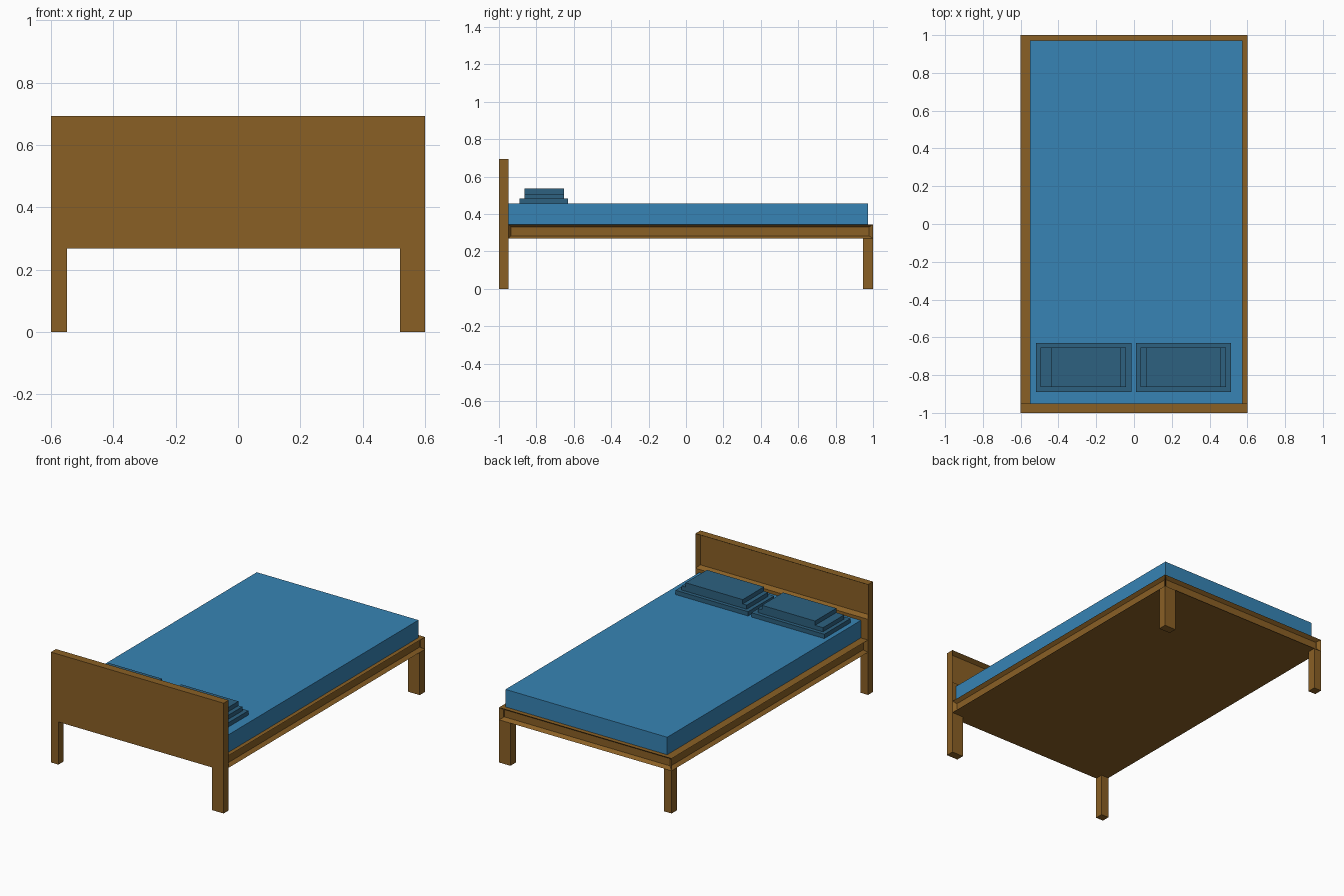
import bpy, bmesh
from mathutils import Vector

if "Cube" in bpy.data.objects:
    bpy.data.objects.remove(bpy.data.objects["Cube"])


def material(name, r, g, b):
    lin = lambda c: ((c / 255 + 0.055) / 1.055) ** 2.4
    m = bpy.data.materials.new(name)
    m.diffuse_color = (lin(r), lin(g), lin(b), 1)
    m.use_nodes = True
    m.node_tree.nodes["Principled BSDF"].inputs["Base Color"].default_value = m.diffuse_color
    return m


wood = material("brown wood", 138, 96, 37)
blue = material("mattress blue", 55, 132, 181)
dark = material("pillow blue", 45, 97, 128)


def box(name, x, y, z, mat, split_z=None, panels=(), margin=0.022, depth=0.022):
    """Box from ranges; faces pointing along 'panels' get a recessed panel."""
    bm = bmesh.new()
    bmesh.ops.create_cube(bm, size=1)
    for v in bm.verts:
        v.co = [r[0] if c < 0 else r[1] for c, r in zip(v.co, (x, y, z))]
    if split_z is not None:
        bmesh.ops.bisect_plane(bm, geom=bm.verts[:] + bm.edges[:] + bm.faces[:],
                               plane_co=(0, 0, split_z), plane_no=(0, 0, 1))
    bm.normal_update()
    for d in panels:
        faces = [f for f in bm.faces if f.normal.dot(Vector(d)) > 0.9
                 and (split_z is None or f.calc_center_median().z > split_z)]
        bmesh.ops.inset_individual(bm, faces=faces, thickness=margin, depth=0)
        for f in faces:
            bmesh.ops.translate(bm, verts=f.verts[:], vec=Vector(d) * -depth)
    bmesh.ops.recalc_face_normals(bm, faces=bm.faces[:])
    me = bpy.data.meshes.new(name)
    bm.to_mesh(me)
    bm.free()
    me.materials.append(mat)
    ob = bpy.data.objects.new(name, me)
    bpy.context.collection.objects.link(ob)
    return ob


# Headboard with a recessed panel on the inner side
box("headboard", (-0.6, 0.6), (-1, -0.95), (0.268, 0.693), wood,
    split_z=0.475, panels=[(0, 1, 0)], depth=0.027)

# Bed frame with grooves along both sides and the foot end
box("bed_frame", (-0.6, 0.6), (-0.95, 1), (0.268, 0.345), wood,
    panels=[(1, 0, 0), (-1, 0, 0), (0, 1, 0)])

# Four legs
for end, y in (("head", (-1, -0.95)), ("foot", (0.947, 1))):
    for side, x in (("left", (-0.6, -0.548)), ("right", (0.52, 0.6))):
        box(f"{end}_leg_{side}", x, y, (0, 0.268), wood)

# Mattress
box("mattress", (-0.55, 0.574), (-0.95, 0.972), (0.345, 0.455), blue)

# Stepped pillows: x ranges of the three tiers
pillows = {"left": [(-0.52, -0.013), (-0.495, -0.042), (-0.44, -0.07)],
           "right": [(0.01, 0.514), (0.035, 0.487), (0.063, 0.46)]}
ys = [(-0.89, -0.63), (-0.864, -0.653), (-0.864, -0.653)]
zs = [(0.455, 0.482), (0.482, 0.508), (0.508, 0.535)]
for side, xs in pillows.items():
    for i in range(3):
        box(f"pillow_{side}_tier_{i + 1}", xs[i], ys[i], zs[i], dark)
